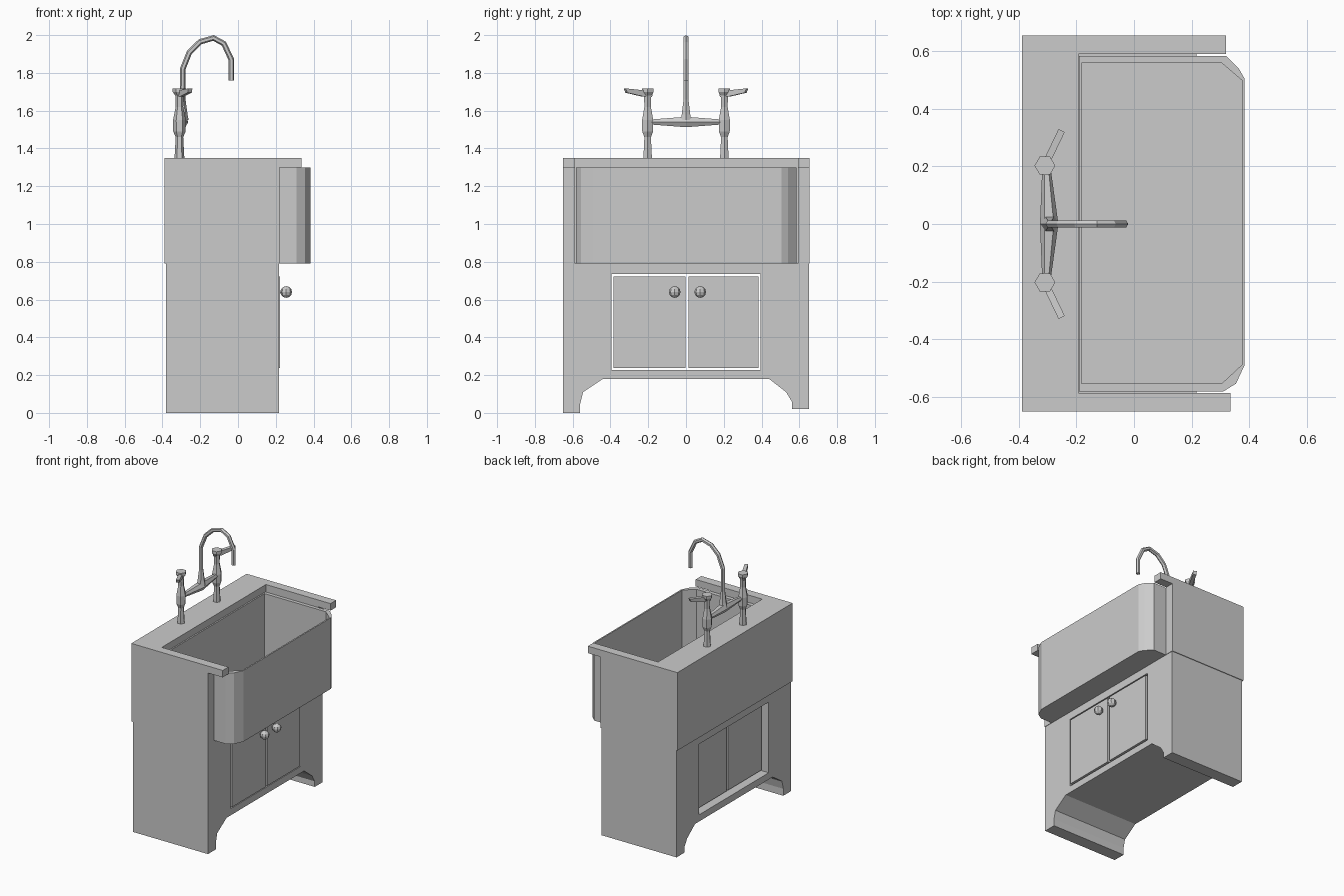
import bpy, bmesh
from mathutils import Matrix, Vector

if "Cube" in bpy.data.objects:
    bpy.data.objects.remove(bpy.data.objects["Cube"])

X, Y, Z = Vector((1, 0, 0)), Vector((0, 1, 0)), Vector((0, 0, 1))


def bake(name, curve, matrix=Matrix()):
    """Turn a curve into a plain mesh object."""
    tmp = bpy.data.objects.new("tmp", curve)
    bpy.context.collection.objects.link(tmp)
    bpy.context.view_layer.update()
    dg = bpy.context.evaluated_depsgraph_get()
    mesh = bpy.data.meshes.new_from_object(tmp.evaluated_get(dg))
    bpy.data.objects.remove(tmp)
    mesh.transform(matrix)
    bm = bmesh.new()
    bm.from_mesh(mesh)
    bmesh.ops.remove_doubles(bm, verts=bm.verts, dist=0.0002)
    bmesh.ops.recalc_face_normals(bm, faces=bm.faces)
    for f in bm.faces:
        f.smooth = False
    bm.to_mesh(mesh)
    bm.free()
    mesh.name = name
    ob = bpy.data.objects.new(name, mesh)
    bpy.context.collection.objects.link(ob)
    return ob


def plate(name, loops, lo, hi, u=X, v=Y, origin=Vector()):
    """Extrude closed outlines (inner loops are holes) along u x v from lo to hi."""
    c = bpy.data.curves.new(name, 'CURVE')
    c.dimensions = '2D'
    c.fill_mode = 'BOTH'
    c.extrude = (hi - lo) / 2
    for loop in loops:
        s = c.splines.new('POLY')
        s.points.add(len(loop) - 1)
        for p, (a, b) in zip(s.points, loop):
            p.co = (a, b, 0, 1)
        s.use_cyclic_u = True
    w = u.cross(v)
    m = Matrix((u, v, w)).transposed().to_4x4()
    m.translation = origin + w * (lo + hi) / 2
    return bake(name, c, m)


def tube(name, pts, res=1):
    """Low-poly tube through (x, y, z, radius) points."""
    c = bpy.data.curves.new(name, 'CURVE')
    c.dimensions = '3D'
    c.bevel_depth = 1
    c.bevel_resolution = res
    c.use_fill_caps = True
    s = c.splines.new('POLY')
    s.points.add(len(pts) - 1)
    for p, (x, y, z, r) in zip(s.points, pts):
        p.co = (x, y, z, 1)
        p.radius = r
    return bake(name, c)


def rect(a0, b0, a1, b1):
    return [(a0, b0), (a1, b0), (a1, b1), (a0, b1)]


# Cabinet with arched feet and door opening
feet = [(-.65, 0), (-.56, 0), (-.56, .05), (-.545, .11), (-.44, .18),
        (.44, .18), (.53, .11), (.56, .06), (.56, .02), (.65, .02),
        (.65, .79), (-.65, .79)]
plate("cabinet", [feet, rect(-.395, .228, .395, .735)], -.38, .217, Y, Z)

# Doors and knobs
for side, y0, y1, ky in (("left", -.385, -.003, -.06), ("right", .014, .385, .075)):
    plate(side + "_door", [rect(y0, .238, y1, .722)], -.33, .223, Y, Z)
    tube(side + "_knob_stem", [(.215, ky, .64, .01), (.24, ky, .64, .01)])
    bm = bmesh.new()
    bmesh.ops.create_uvsphere(bm, u_segments=8, v_segments=6, radius=.031,
                              matrix=Matrix.Translation((.255, ky, .64)))
    me = bpy.data.meshes.new(side + "_knob")
    bm.to_mesh(me)
    bm.free()
    bpy.context.collection.objects.link(bpy.data.objects.new(side + "_knob", me))


# Upper surround and countertop, both U-shaped
def u_shape(arm_neg, arm_pos):
    return [(-.39, -.652), (arm_neg, -.652), (arm_neg, -.588), (-.193, -.588),
            (-.193, .592), (arm_pos, .592), (arm_pos, .655), (-.39, .655)]


plate("upper_surround", [u_shape(.22, .22)], .79, 1.30)
plate("countertop", [u_shape(.335, .32)], 1.30, 1.35)

# Basin with chamfered front corners
outer = [(-.192, -.583), (.31, -.583), (.355, -.555), (.385, -.49),
         (.385, .505), (.365, .54), (.32, .585), (-.192, .585)]
inner = [(-.182, -.555), (.305, -.555), (.375, -.49),
         (.375, .5), (.305, .56), (-.182, .56)]
plate("basin_walls", [outer, inner], .81, 1.30)
plate("basin_floor", [outer], .79, .81)

# Tap posts and lever handles
post = [(1.35, .026), (1.46, .02), (1.49, .033), (1.55, .034),
        (1.62, .02), (1.68, .022), (1.70, .036), (1.718, .036)]
lever = [(-.03, 1.718), (.03, 1.708), (.135, 1.718), (.125, 1.695), (.03, 1.675), (-.02, 1.672)]
for side, s in (("left", -1), ("right", 1)):
    tube(side + "_tap_post", [(-.31, s * .203, z, r) for z, r in post])
    plate(side + "_tap_lever", [lever], -.012, .012,
          Vector((.43, s * .9, 0)).normalized(), Z, Vector((-.31, s * .203, 0)))

# Bridge bar and gooseneck spout
tube("tap_bridge", [(-.305, -.2, 1.54, .014), (-.295, 0, 1.54, .032), (-.305, .2, 1.54, .014)])
tube("spout", [(-.293, 0, 1.55, .032), (-.293, 0, 1.58, .026), (-.293, 0, 1.66, .015),
               (-.293, 0, 1.82, .015), (-.257, 0, 1.91, .015), (-.20, 0, 1.965, .015),
               (-.13, 0, 1.985, .015), (-.075, 0, 1.955, .015), (-.035, 0, 1.87, .015),
               (-.035, 0, 1.76, .015)])
